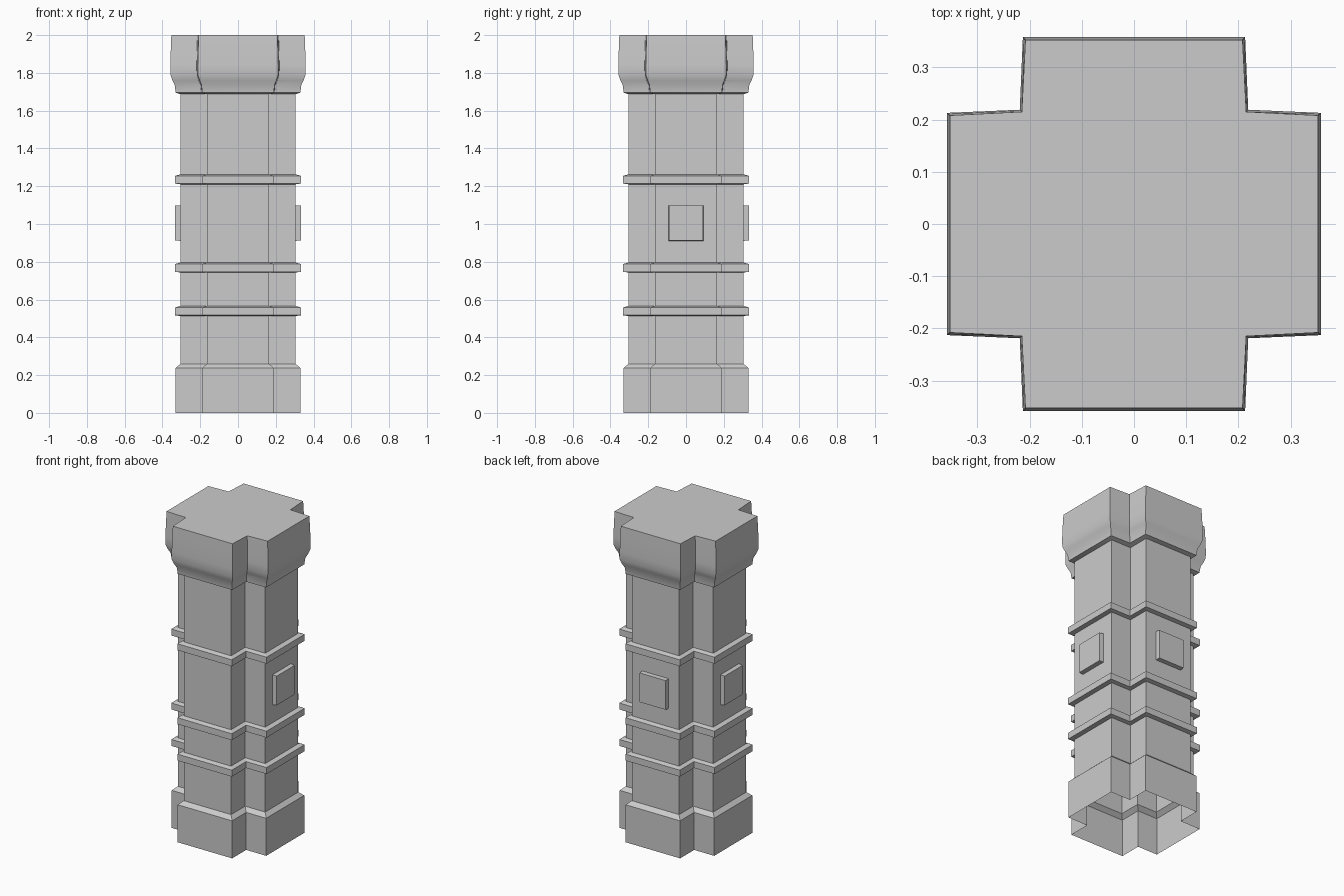
import bpy, bmesh, math
from mathutils import Matrix, Vector

if "Cube" in bpy.data.objects:
    bpy.data.objects.remove(bpy.data.objects["Cube"], do_unlink=True)

stone = bpy.data.materials.new("grey_stone")
stone.use_nodes = True
stone.diffuse_color = (0.6, 0.6, 0.6, 1)
stone.node_tree.nodes["Principled BSDF"].inputs["Base Color"].default_value = (0.6, 0.6, 0.6, 1)


def finish(name, bm, smooth=False):
    mesh = bpy.data.meshes.new(name)
    bm.to_mesh(mesh)
    bm.free()
    mesh.materials.append(stone)
    obj = bpy.data.objects.new(name, mesh)
    bpy.context.collection.objects.link(obj)
    if smooth:
        bpy.ops.object.select_all(action='DESELECT')
        obj.select_set(True)
        bpy.context.view_layer.objects.active = obj
        bpy.ops.object.shade_smooth_by_angle(angle=math.radians(35))


def cross(z, reach, half, inner):
    """Plus-shaped outline at height z, counter-clockwise."""
    arm = [Vector(p) for p in ((reach, -half, z), (reach, half, z), (inner, inner, z))]
    return [Matrix.Rotation(k * math.pi / 2, 3, 'Z') @ p for k in range(4) for p in arm]


def loft(name, levels, cap_top=False, smooth=False):
    """Skin plus-shaped outlines given as (z, reach, half width, inner corner)."""
    bm = bmesh.new()
    rings = [[bm.verts.new(p) for p in cross(*level)] for level in levels]
    for low, high in zip(rings, rings[1:]):
        for k in range(len(low)):
            n = (k + 1) % len(low)
            bm.faces.new((low[k], low[n], high[n], high[k]))
    if cap_top:
        bm.faces.new(rings[-1])
    finish(name, bm, smooth)


SHAFT = (0.305, 0.165, 0.165)
BAND = (0.333, 0.19, 0.19)

# Hollow base with a sloped shoulder, and the shaft above it
loft("base", [(0, 0.33, 0.19, 0.19), (0.237, 0.33, 0.19, 0.19), (0.26, *SHAFT)])
loft("shaft", [(0.26, *SHAFT), (1.69, *SHAFT)])

# Raised bands around the shaft
for label, z in (("lower", 0.513), ("middle", 0.743), ("upper", 1.21)):
    loft(label + "_band", [(z, *SHAFT), (z + 0.004, *BAND),
                           (z + 0.045, *BAND), (z + 0.053, *SHAFT)])

# Flared capital with a curved swell and a flat top
loft("capital", [(1.687, *SHAFT), (1.695, 0.33, 0.19, 0.193),
                 (1.735, 0.335, 0.193, 0.197), (1.76, 0.347, 0.203, 0.208),
                 (1.79, 0.357, 0.213, 0.218), (1.84, 0.358, 0.213, 0.219),
                 (1.92, 0.356, 0.211, 0.217), (2.0, 0.353, 0.208, 0.215)],
     cap_top=True, smooth=True)

# Square raised panels on both sides and the back
for label, angle in (("left", 0), ("back", 90), ("right", 180)):
    bm = bmesh.new()
    bmesh.ops.create_cube(bm, size=1)
    bmesh.ops.scale(bm, vec=(0.04, 0.186, 0.19), verts=bm.verts)
    for v in bm.verts:
        if v.co.x > 0:
            v.co.yz *= 0.97
    bmesh.ops.translate(bm, vec=(0.313, 0, 1.005), verts=bm.verts)
    bmesh.ops.rotate(bm, cent=(0, 0, 0), verts=bm.verts,
                     matrix=Matrix.Rotation(math.radians(angle), 3, 'Z'))
    finish(label + "_panel", bm)
